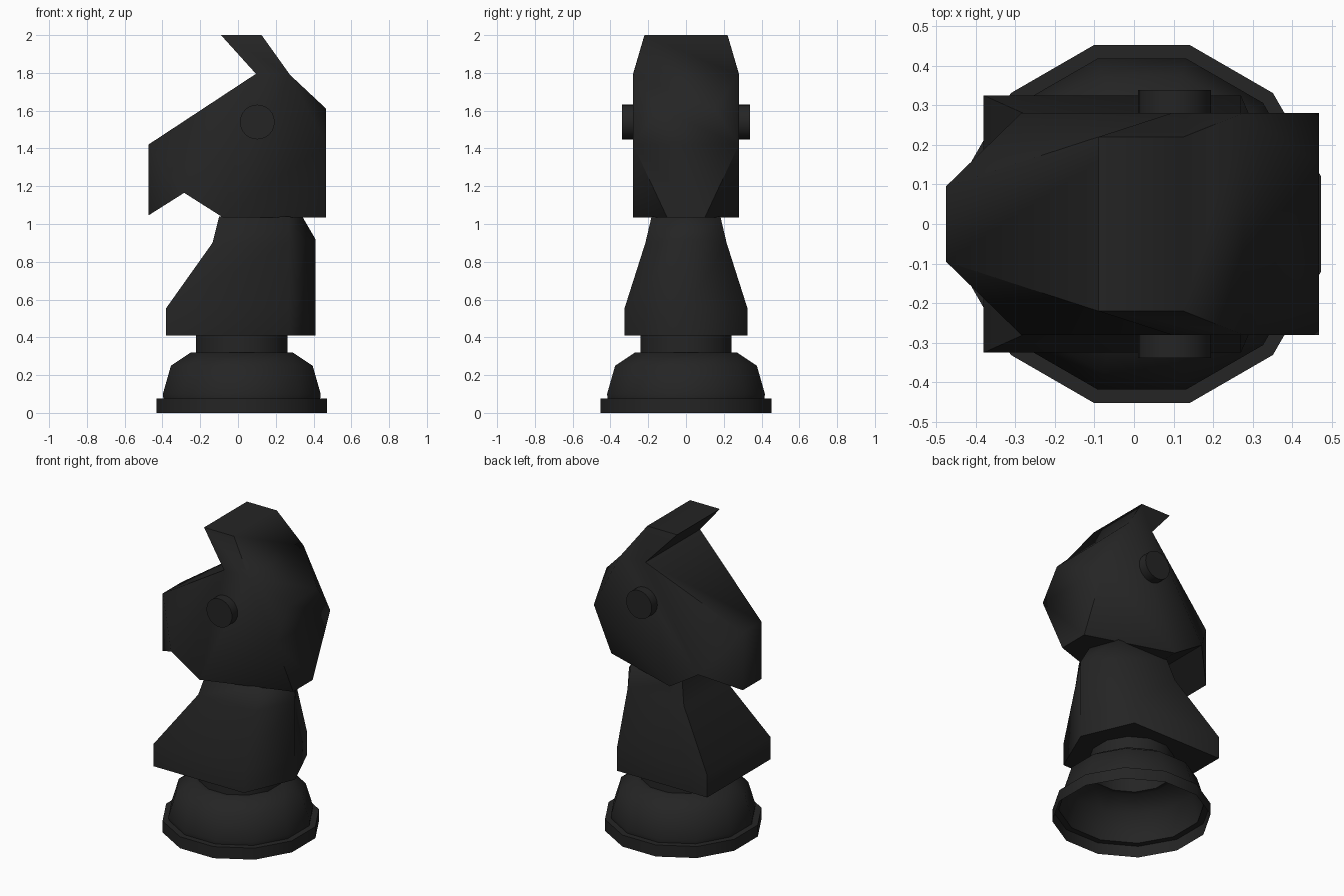
import bpy, bmesh, math

if "Cube" in bpy.data.objects:
    bpy.data.objects.remove(bpy.data.objects["Cube"])

black = bpy.data.materials.new("soft black")
black.diffuse_color = (0.018, 0.018, 0.018, 1)
black.use_nodes = True
black.node_tree.nodes["Principled BSDF"].inputs["Base Color"].default_value = black.diffuse_color


def finish(name, bm, angle):
    bmesh.ops.recalc_face_normals(bm, faces=bm.faces[:])
    me = bpy.data.meshes.new(name)
    bm.to_mesh(me)
    bm.free()
    me.materials.append(black)
    ob = bpy.data.objects.new(name, me)
    bpy.context.collection.objects.link(ob)
    bpy.ops.object.select_all(action='DESELECT')
    ob.select_set(True)
    bpy.context.view_layer.objects.active = ob
    bpy.ops.object.shade_smooth_by_angle(angle=math.radians(angle))
    return ob


def loft(bm, rings, cap_bottom=False, cap_top=False):
    """Skin a stack of closed rings with equal point counts."""
    vs = [[bm.verts.new(p) for p in ring] for ring in rings]
    n = len(vs[0])
    for lo, hi in zip(vs, vs[1:]):
        for i in range(n):
            j = (i + 1) % n
            bm.faces.new((lo[i], lo[j], hi[j], hi[i]))
    if cap_bottom:
        bm.faces.new(vs[0][::-1])
    if cap_top:
        bm.faces.new(vs[-1])


def circle(apothem, z, n=12):
    r = apothem / math.cos(math.pi / n)
    return [(0.02 + r * math.cos((i + .5) * math.tau / n),
             r * math.sin((i + .5) * math.tau / n), z) for i in range(n)]


# twelve-sided hollow foot, open underneath
bm = bmesh.new()
foot = [(.452, 0), (.452, .075), (.415, .075), (.418, .1), (.375, .25),
        (.27, .32), (.242, .32), (.242, .41)]
loft(bm, [circle(a, z) for a, z in foot])
finish("foot", bm, 60)


# torso: flat chest, ridge down the back
def torso_ring(front, corner, ridge, y, z, zr):
    return [(front, -y, z), (corner, -y, z), (ridge, 0, zr),
            (corner, y, z), (front, y, z)]


bm = bmesh.new()
loft(bm, [torso_ring(-.38, .27, .41, .325, .41, .41),
          torso_ring(-.38, .27, .41, .325, .555, .555),
          torso_ring(-.135, .27, .41, .215, .9, .92),
          torso_ring(-.1, .27, .34, .182, 1.04, 1.04)], True, True)
finish("torso", bm, 75)

# head: side outline as (x, z, half width), joined across the middle
outline = [(-.475, 1.42, .095), (-.475, 1.045, .095), (-.285, 1.165, .28),
           (-.08, 1.035, .28), (.467, 1.035, .10), (.467, 1.42, .28),
           (.467, 1.61, .15), (.275, 1.79, .28), (.125, 2.0, .22),
           (-.09, 2.0, .22), (.095, 1.795, .28)]
panels = [(0, 1, 2), (0, 2, 10), (2, 3, 5, 7, 10), (3, 4, 5), (5, 6, 7),
          (7, 8, 9, 10)]
bm = bmesh.new()
near = [bm.verts.new((x, -y, z)) for x, z, y in outline]
far = [bm.verts.new((x, y, z)) for x, z, y in outline]
for p in panels:
    bm.faces.new([near[i] for i in p])
    bm.faces.new([far[i] for i in reversed(p)])
for i in range(len(outline)):
    j = (i + 1) % len(outline)
    bm.faces.new((near[j], near[i], far[i], far[j]))
finish("head", bm, 60)

# eyes: short round pegs on both sides
for side, name in ((-1, "eye_right"), (1, "eye_left")):
    bm = bmesh.new()
    loft(bm, [[(.102 + .092 * math.cos(i * math.tau / 24), side * y,
                1.54 + .092 * math.sin(i * math.tau / 24)) for i in range(24)]
              for y in (.2, .338)], True, True)
    finish(name, bm, 40)
